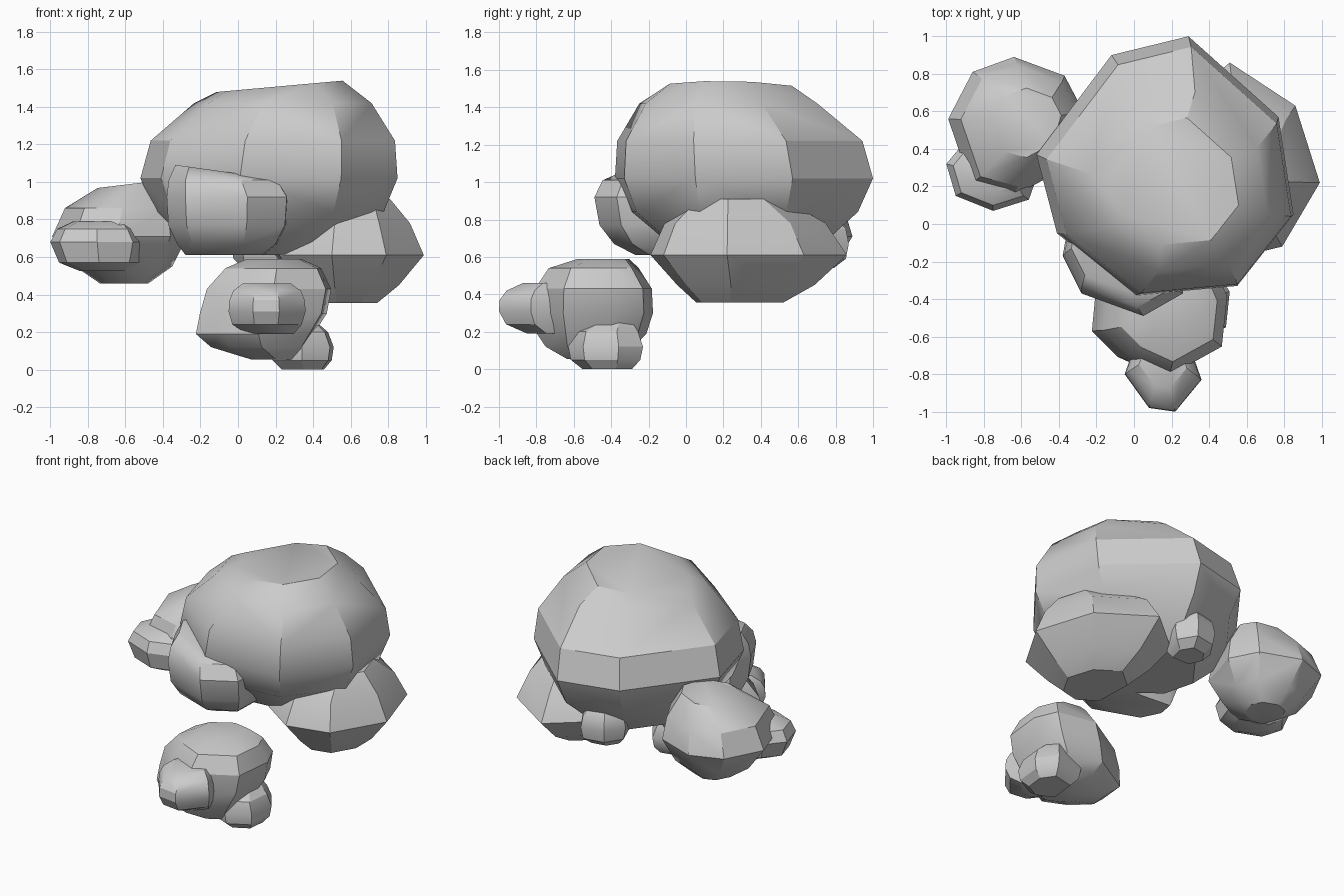
import bpy, bmesh, math


def lobe(name, outline, rings, tilt=0.0):
    """Faceted boulder: a plan outline repeated at (z, scale, shift x, shift y), wrapped in a hull.
    tilt slopes the uppermost ring along x."""
    cx = sum(p[0] for p in outline) / len(outline)
    cy = sum(p[1] for p in outline) / len(outline)
    bm = bmesh.new()
    for i, (z, s, dx, dy) in enumerate(rings):
        slope = tilt if i == len(rings) - 1 else 0
        for x, y in outline:
            ox, oy = (x - cx) * s, (y - cy) * s
            bm.verts.new((cx + ox + dx, cy + oy + dy, z + slope * ox))
    bmesh.ops.convex_hull(bm, input=bm.verts[:])
    loose = [v for v in bm.verts if not v.link_faces]
    bmesh.ops.delete(bm, geom=loose, context='VERTS')
    bmesh.ops.dissolve_limit(bm, angle_limit=math.radians(3), verts=bm.verts[:], edges=bm.edges[:])
    bmesh.ops.recalc_face_normals(bm, faces=bm.faces[:])
    me = bpy.data.meshes.new(name)
    bm.to_mesh(me)
    bm.free()
    ob = bpy.data.objects.new(name, me)
    bpy.context.collection.objects.link(ob)
    bpy.ops.object.select_all(action='DESELECT')
    ob.select_set(True)
    bpy.context.view_layer.objects.active = ob
    bpy.ops.object.shade_smooth_by_angle(angle=math.radians(30))
    return ob


# Large upper mass
lobe("main_lobe",
     [(-.12, .90), (.29, 1.0), (.77, .57), (.85, .05), (.55, -.33), (.01, -.38), (-.41, -.05), (-.52, .37)],
     [(.61, .50, -.02, .03), (.84, .89, 0, 0), (1.02, 1, 0, 0), (1.22, .95, .02, -.02),
      (1.42, .69, .07, -.07), (1.51, .49, .05, -.06)], tilt=.09)

# Lower right mass and the small one tucked behind it
lobe("right_lobe",
     [(.51, .86), (.86, .63), (.99, .22), (.79, -.12), (.50, -.19), (.22, .0), (.2, .6)],
     [(.355, .44, -.02, -.02), (.45, .70, -.01, 0), (.61, 1, 0, 0), (.78, .82, 0, -.01), (.91, .46, .04, -.03)])
lobe("rear_small_lobe",
     [(-.04, .72), (.04, .84), (.2, .87), (.28, .74), (.24, .57), (.02, .57)],
     [(.54, .6, 0, -.02), (.59, .9, 0, 0), (.67, 1, 0, 0), (.75, .9, 0, 0), (.80, .6, 0, 0)])

# Lobe bulging from the front
lobe("front_lobe",
     [(-.38, -.17), (-.28, -.37), (.05, -.49), (.26, -.37), (.27, -.05), (-.35, .0)],
     [(.61, .64, -.01, .13), (.67, .82, 0, .06), (.77, .97, 0, .02), (.92, 1, 0, 0),
      (1.01, .90, -.02, .02), (1.06, .72, -.04, .06)], tilt=-.14)

# Left pair
lobe("left_lobe",
     [(-.99, .56), (-.86, .81), (-.64, .89), (-.37, .79), (-.27, .60), (-.36, .30), (-.64, .15), (-.87, .21)],
     [(.46, .36, .02, .02), (.55, .72, .02, 0), (.71, 1, 0, 0), (.86, .87, .02, 0), (.99, .50, .06, .01)],
     tilt=.12)
lobe("left_small_lobe",
     [(-1.0, .32), (-.95, .15), (-.75, .07), (-.56, .13), (-.50, .30), (-.62, .44), (-.9, .44)],
     [(.525, .48, .03, .02), (.57, .85, .01, 0), (.68, 1, 0, 0), (.75, .85, 0, 0), (.79, .58, .02, .02)])

# Detached lower cluster
lobe("lower_lobe",
     [(-.20, -.57), (-.18, -.36), (.14, -.17), (.42, -.22), (.49, -.38), (.46, -.66), (.17, -.82), (-.05, -.72)],
     [(.055, .36, .04, -.03), (.12, .73, -.04, -.02), (.19, .90, -.06, -.01), (.30, .98, -.01, 0),
      (.43, .96, .02, .0), (.54, .74, .04, .0), (.59, .42, .04, .05)])
lobe("lower_front_lobe",
     [(-.05, -.80), (.08, -.98), (.22, -1.0), (.36, -.83), (.30, -.66), (.0, -.66)],
     [(.19, .60, .02, .08), (.24, .90, 0, .02), (.31, 1, 0, 0), (.37, .98, 0, 0), (.42, .88, 0, .02),
      (.46, .62, 0, .06)])
lobe("lower_side_lobe",
     [(.17, -.55), (.34, -.63), (.49, -.55), (.51, -.36), (.42, -.23), (.2, -.28)],
     [(0, .66, 0, .01), (.05, .93, 0, 0), (.12, 1, 0, 0), (.20, .87, -.01, 0), (.255, .52, -.02, .04)])
